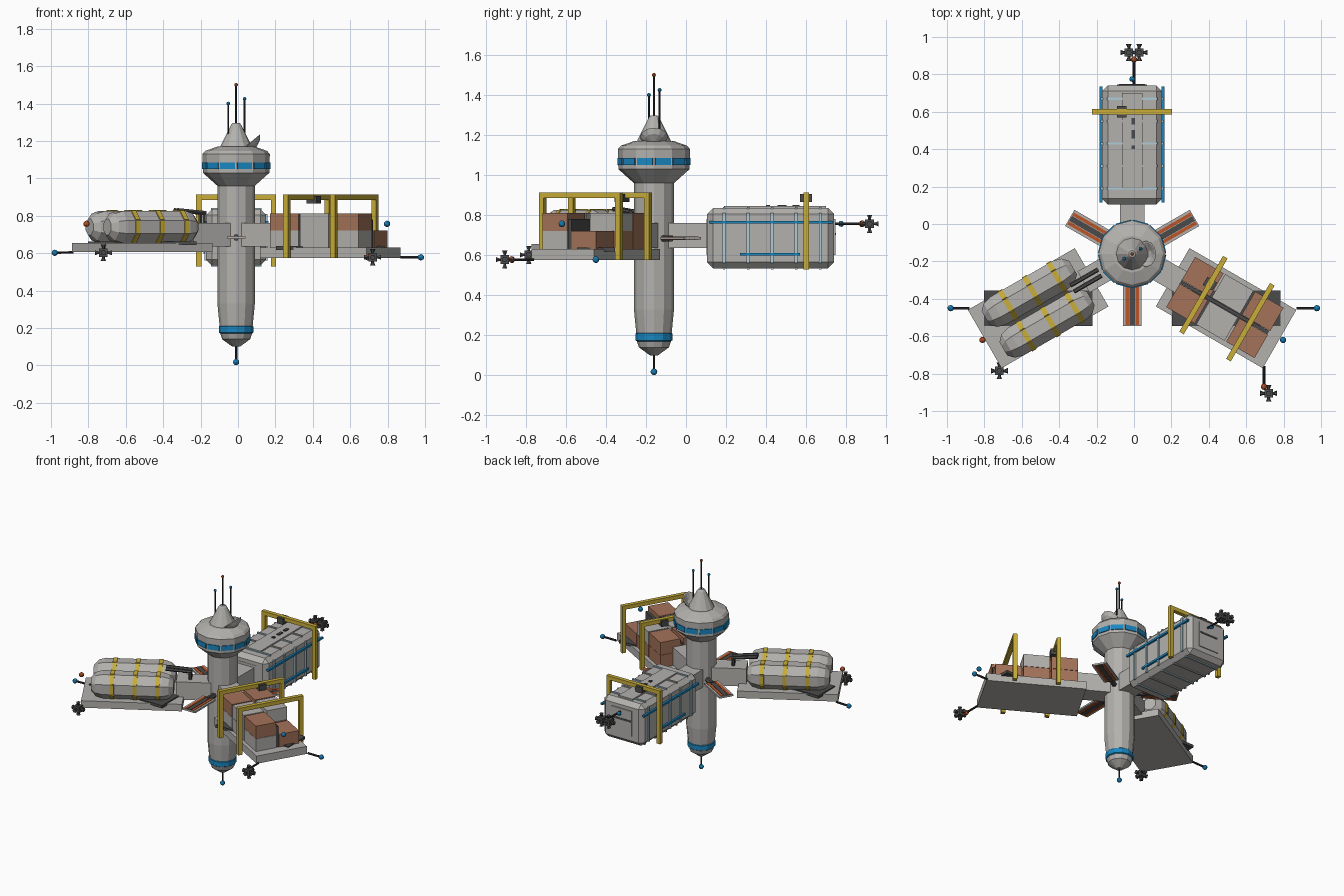
import bpy, bmesh, math
from mathutils import Matrix, Vector

cube = bpy.data.objects.get("Cube")
if cube:
    bpy.data.objects.remove(cube)


def material(name, rgb):
    m = bpy.data.materials.new(name)
    m.use_nodes = True
    m.diffuse_color = (*rgb, 1)
    m.node_tree.nodes["Principled BSDF"].inputs["Base Color"].default_value = (*rgb, 1)
    return m


HULL = material("hull grey", (0.45, 0.44, 0.42))
DARK = material("dark grey", (0.07, 0.07, 0.07))
BLACK = material("mast black", (0.025, 0.025, 0.03))
BLUE = material("signal blue", (0.01, 0.24, 0.53))
PALE = material("pale blue", (0.42, 0.6, 0.68))
YELLOW = material("gantry yellow", (0.58, 0.42, 0.04))
ORANGE = material("orange", (0.5, 0.09, 0.02))
BROWN = material("crate brown", (0.37, 0.17, 0.1))

CENTRE = Matrix.Translation((-0.01, -0.16, 0))


def spoke(deg):
    """Frame with x pointing outward from the tower axis."""
    return CENTRE @ Matrix.Rotation(math.radians(deg), 4, 'Z')


WORLD = Matrix()


def finish(name, bm, mat, frame):
    bmesh.ops.recalc_face_normals(bm, faces=bm.faces)
    bm.transform(frame)
    me = bpy.data.meshes.new(name)
    bm.to_mesh(me)
    bm.free()
    me.materials.append(mat)
    ob = bpy.data.objects.new(name, me)
    bpy.context.scene.collection.objects.link(ob)
    return ob


def box(name, lo, hi, mat, frame=WORLD, bevel=0):
    lo, hi = Vector(lo), Vector(hi)
    bm = bmesh.new()
    bmesh.ops.create_cube(bm, size=1)
    bm.transform(Matrix.Translation((lo + hi) / 2) @ Matrix.Diagonal((*(hi - lo), 1)))
    if bevel:
        bmesh.ops.bevel(bm, geom=bm.edges[:], offset=bevel, segments=1, affect='EDGES')
    return finish(name, bm, mat, frame)


def lathe(name, profile, mat, frame, sides=12, phase=0):
    """Spin (radius, height) pairs around z."""
    bm = bmesh.new()
    rings = []
    for r, z in profile:
        rings.append([bm.verts.new((r * math.cos(a), r * math.sin(a), z))
                      for a in (phase + math.tau * i / sides for i in range(sides))])
    for a, b in zip(rings, rings[1:]):
        for i in range(sides):
            j = (i + 1) % sides
            bm.faces.new((a[i], a[j], b[j], b[i]))
    bm.faces.new(rings[0])
    bm.faces.new(rings[-1])
    return finish(name, bm, mat, frame)


def facet_band(name, apothem, width, z0, z1, mat, frame, sides, phase):
    """One thin plate on every facet of a lathed part."""
    for i in range(sides):
        turn = Matrix.Rotation(phase + math.tau * (i + 0.5) / sides, 4, 'Z')
        box(name, (apothem - 0.004, -width / 2, z0), (apothem + 0.005, width / 2, z1), mat, frame @ turn)


def rod(name, a, b, r, mat, frame=WORLD):
    a, b = Vector(a), Vector(b)
    d = b - a
    aim = Matrix.Translation(a) @ d.to_track_quat('Z', 'Y').to_matrix().to_4x4()
    return lathe(name, [(r, 0), (r, d.length)], mat, frame @ aim, 6)


def ball(name, pos, mat, r=0.017, frame=WORLD):
    bm = bmesh.new()
    bmesh.ops.create_icosphere(bm, subdivisions=2, radius=r)
    bm.transform(Matrix.Translation(pos))
    return finish(name, bm, mat, frame)


def thruster(pos):
    """Cross of nozzles around a small block."""
    frame = Matrix.Translation(pos)
    box("thruster_block", (-0.022,) * 3, (0.022,) * 3, DARK, frame)
    for axis in [Vector(v) for v in ((1, 0, 0), (0, 1, 0), (0, 0, 1))]:
        for s in (-1, 1):
            aim = (axis * s).to_track_quat('Z', 'Y').to_matrix().to_4x4()
            lathe("thruster_nozzle", [(0.008, 0.015), (0.008, 0.028), (0.015, 0.045)], DARK, frame @ aim, 6)


def gantry(frame, r, bottom, half=0.215, trolley=None):
    t = 0.014
    for s in (-1, 1):
        box("gantry_leg", (r - t, s * half - t, bottom), (r + t, s * half + t, 0.9), YELLOW, frame)
    box("gantry_beam", (r - t, -half - t, 0.885), (r + t, half + t, 0.913), YELLOW, frame)
    if trolley is not None:
        box("gantry_trolley", (r - 0.03, trolley - 0.025, 0.865), (r + 0.03, trolley + 0.025, 0.907), DARK, frame)


# Central tower
lathe("tower_tail", [(0.02, 0.1), (0.075, 0.14), (0.085, 0.17)], HULL, CENTRE)
lathe("tail_ring", [(0.08, 0.168), (0.092, 0.175), (0.092, 0.208), (0.088, 0.212)], BLUE, CENTRE)
lathe("tower_body", [(0.088, 0.205), (0.1, 0.33), (0.1, 0.97)], HULL, CENTRE)
lathe("tower_head", [(0.1, 0.96), (0.178, 1.03), (0.18, 1.13), (0.165, 1.147), (0.1, 1.17)], HULL, CENTRE)
lathe("tower_cone", [(0.088, 1.165), (0.028, 1.285), (0.018, 1.297)], HULL, CENTRE)
facet_band("head_window", 0.1735, 0.082, 1.05, 1.085, BLUE, CENTRE, 12, 0)
rod("tail_mast", (0, 0, 0.02), (0, 0, 0.11), 0.006, BLACK, CENTRE)
ball("tail_beacon", (0, 0, 0.018), BLUE, frame=CENTRE)
for x, y, top, mat in ((0, 0, 1.505, ORANGE), (-0.042, -0.025, 1.405, BLUE), (0.045, 0.028, 1.43, BLUE)):
    rod("antenna", (x, y, 1.28 if x == 0 else 1.22), (x, y, top), 0.005, BLACK, CENTRE)
    ball("antenna_tip", (x, y, top - 0.005), mat, 0.01, CENTRE)

# Dish leaning off the cone
dish = CENTRE @ Matrix.Translation((0.08, 0, 1.185)) @ Matrix.Rotation(-0.7, 4, 'Y')
lathe("dish", [(0.015, -0.03), (0.05, -0.015), (0.07, 0.008), (0.062, 0.008), (0.02, -0.015)], HULL, dish)

# Connecting arms and the thin panels between them
for deg in (90, 210, 330):
    box("arm", (0.05, -0.065, 0.635), (0.3, 0.065, 0.762), HULL, spoke(deg))
for deg in (30, 150, 270):
    f = spoke(deg)
    box("panel_frame", (0.15, -0.05, 0.678), (0.385, 0.05, 0.69), HULL, f)
    rod("panel_stem", (0.08, 0, 0.684), (0.17, 0, 0.684), 0.018, DARK, f)
    box("panel_core", (0.155, -0.015, 0.675), (0.38, 0.015, 0.693), DARK, f)
    for s in (-1, 1):
        box("panel_stripe", (0.155, s * 0.027 - 0.009, 0.675), (0.38, s * 0.027 + 0.009, 0.693), ORANGE, f)

# Platforms
for deg, z0, z1 in ((210, 0.605, 0.655), (330, 0.575, 0.63)):
    f = spoke(deg)
    box("platform", (0.25, -0.18, z0), (0.91, 0.18, z1), HULL, f)
    c = f @ Vector((0.58, 0, z1))
    box("platform_plate", c - Vector((0.29, 0.095, 0.012)), c + Vector((0.29, 0.095, 0.008)), DARK)

# Tank platform
f = spoke(210)
for y in (-0.095, 0.095):
    tank = f @ Matrix.Translation((0.31, y, 0.74)) @ Matrix.Rotation(math.pi / 2, 4, 'Y')
    lathe("tank", [(0.045, 0), (0.078, 0.03), (0.092, 0.075), (0.092, 0.465), (0.078, 0.51), (0.045, 0.54)],
          HULL, tank, 8, math.pi / 8)
    for x in (0.1, 0.25, 0.4):
        facet_band("tank_band", 0.085, 0.066, x - 0.014, x + 0.014, YELLOW, tank, 8, math.pi / 8)
    rod("tank_pipe", (0.2, y * 0.2, 0.815), (0.37, y * 0.2, 0.83), 0.012, DARK, f)
    rod("pipe_drop", (0.21, y * 0.2, 0.75), (0.21, y * 0.2, 0.82), 0.01, DARK, f)

# Cargo platform: rows of inner, middle and outer crates
f = spoke(330)
lower = ((HULL, BROWN), (HULL, BROWN), (HULL, BROWN))
upper = ((BROWN, BROWN), (HULL, HULL), (BROWN, None))
for z, layer in ((0.63, lower), (0.722, upper)):
    for i, row in enumerate(layer):
        for s, mat in zip((-1, 1), row):
            if mat:
                x, y = 0.3 + 0.185 * i, s * 0.083
                box("crate", (x, y - 0.072, z), (x + 0.175, y + 0.072, z + 0.09), mat, f)
box("crate_rail", (0.3, -0.009, 0.63), (0.84, 0.009, 0.78), DARK, f)
gantry(f, 0.44, 0.575, 0.22, 0.07)
gantry(f, 0.73, 0.575, 0.22)

# Long module behind the tower
f = spoke(90)
box("module", (0.265, -0.16, 0.535), (0.9, 0.16, 0.835), HULL, f, 0.03)
for x in (0.263, 0.892):
    box("module_end", (x, -0.08, 0.6), (x + 0.014, 0.08, 0.78), HULL, f)
box("end_slot", (0.9, -0.07, 0.7), (0.909, 0.07, 0.712), DARK, f)
box("roof_panel", (0.35, -0.055, 0.83), (0.86, 0.055, 0.845), HULL, f)
for x, w in ((0.71, 0.018), (0.64, 0.022), (0.57, 0.01)):
    box("roof_hatch", (x - w, -0.016, 0.84), (x + w, 0.004, 0.852), DARK, f)
for i in range(5):
    x = 0.35 + 0.12 * i
    for s in (-1, 1):
        box("side_rib", (x - 0.007, s * 0.163 - 0.006, 0.56), (x + 0.007, s * 0.163 + 0.006, 0.81), PALE, f)
        z = 0.685 + s * 0.151
        box("cross_rib", (x - 0.006, -0.135, z - 0.006), (x + 0.006, 0.135, z + 0.006), HULL if i % 2 else PALE, f)
for s in (-1, 1):
    for x0, x1, z in ((0.275, 0.895, 0.765), (0.43, 0.73, 0.605)):
        box("side_stripe", (x0, s * 0.166 - 0.008, z - 0.007), (x1, s * 0.166 + 0.008, z + 0.007), BLUE, f)
gantry(f, 0.76, 0.53, 0.2, 0.055)

# Beacons, booms and thrusters
booms = (((-0.88, -0.45, 0.605), (-0.98, -0.45, 0.602), BLUE),
         ((0.87, -0.45, 0.578), (0.978, -0.45, 0.578), BLUE),
         ((0.695, -0.76, 0.578), (0.695, -0.87, 0.578), ORANGE),
         ((0, 0.74, 0.757), (0, 0.88, 0.757), ORANGE))
for a, b, mat in booms:
    rod("boom", a, b, 0.007, BLACK)
    ball("beacon", b, mat)
ball("beacon", (-0.01, 0.775, 0.757), BLUE, 0.015)
ball("beacon", (-0.81, -0.62, 0.757), ORANGE)
ball("beacon", (0.797, -0.62, 0.757), BLUE)
rod("boom", (-0.7, -0.75, 0.605), (-0.72, -0.785, 0.602), 0.007, BLACK)
for p in ((-0.72, -0.785, 0.602), (0.72, -0.905, 0.578), (-0.028, 0.917, 0.757), (0.028, 0.917, 0.757)):
    thruster(p)
